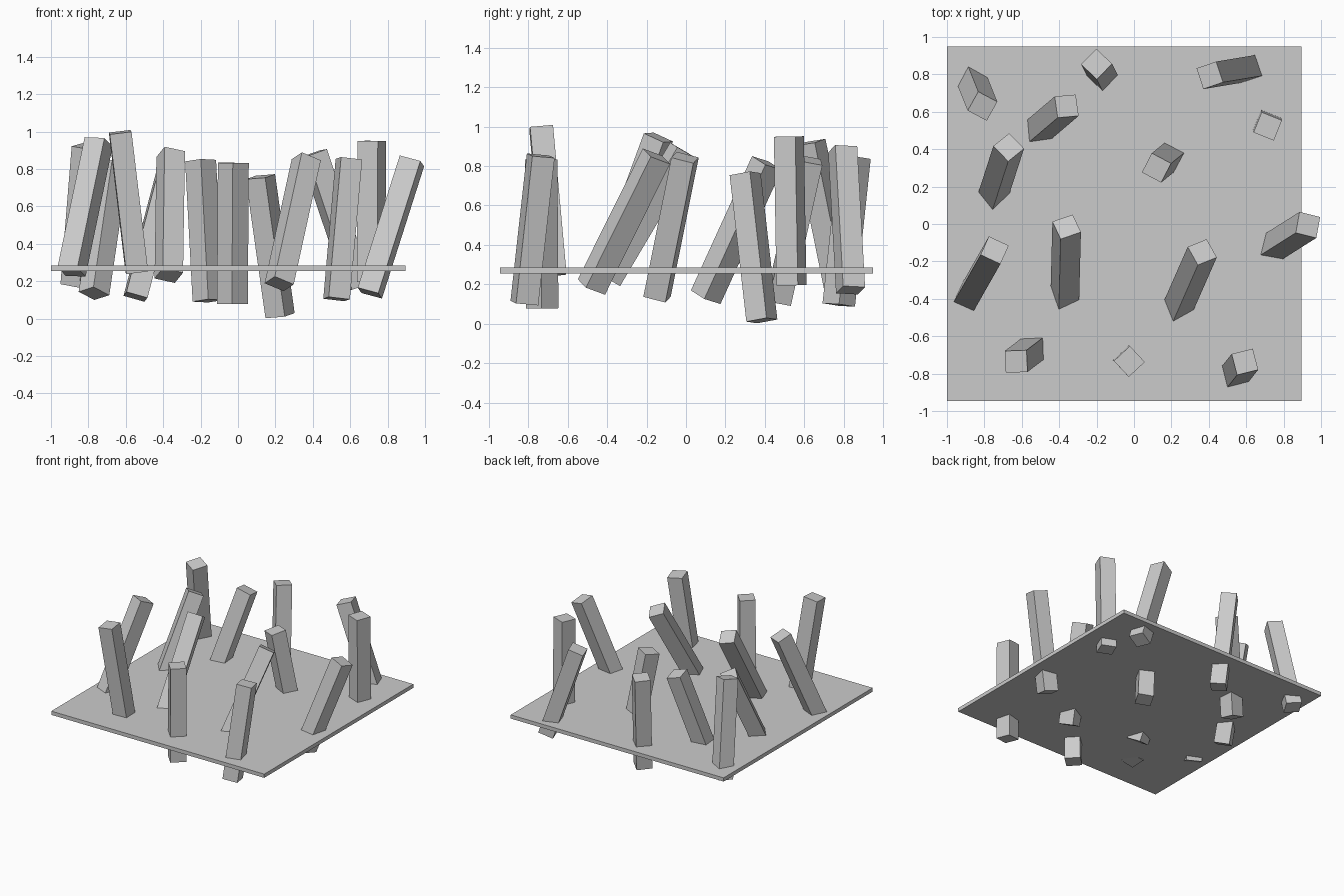
import bpy
from math import cos, sin, radians
from mathutils import Vector, Matrix

SIDE, LENGTH = 0.117, 0.755


def box(name, size, matrix):
    bpy.ops.mesh.primitive_cube_add(size=1)
    ob = bpy.context.object
    ob.name = name
    ob.data.transform(Matrix.Diagonal((*size, 1)))
    ob.matrix_world = matrix
    return ob


def post(name, top, bottom, yaw):
    """Square post between two end centres; yaw is an edge heading seen from above."""
    top, bottom = Vector(top), Vector(bottom)
    z = (top - bottom).normalized()
    c, s = cos(radians(yaw)), sin(radians(yaw))
    x = Vector((c, s, -(c * z.x + s * z.y) / z.z)).normalized()
    y = z.cross(x)
    rot = Matrix((x, y, z)).transposed().to_4x4()
    box(name, (SIDE, SIDE, LENGTH), Matrix.Translation((top + bottom) / 2) @ rot)


# thin square base plate
box("base_plate", (1.895, 1.895, 0.03), Matrix.Translation((-0.0525, 0.0025, 0.27)))

# leaning posts: top centre, bottom centre, heading
posts = [
    ((-0.81, 0.63, 0.92), (-0.87, 0.78, 0.183), -28),
    ((-0.20, 0.855, 0.845), (-0.16, 0.775, 0.095), -44),
    ((0.405, 0.795, 0.885), (0.645, 0.835, 0.17), 19),
    ((0.715, 0.522, 0.95), (0.712, 0.535, 0.195), -22),
    ((-0.36, 0.63, 0.83), (-0.548, 0.47, 0.117), 5),
    ((0.12, 0.30, 0.76), (0.225, 0.385, 0.015), -28),
    ((-0.67, 0.41, 0.815), (-0.77, 0.10, 0.135), -46),
    ((-0.745, -0.14, 0.945), (-0.89, -0.395, 0.25), -25),
    ((-0.36, -0.015, 0.88), (-0.37, -0.40, 0.23), 19),
    ((0.365, -0.15, 0.85), (0.22, -0.48, 0.186), 22),
    ((0.93, -0.005, 0.843), (0.705, -0.147, 0.137), -14),
    ((-0.63, -0.735, 0.997), (-0.541, -0.667, 0.25), 2),
    ((-0.025, -0.735, 0.833), (-0.03, -0.73, 0.078), 43),
    ((0.593, -0.737, 0.852), (0.527, -0.82, 0.105), 14),
]
for i, (t, b, a) in enumerate(posts):
    post(f"post_{i + 1:02d}", t, b, a)
